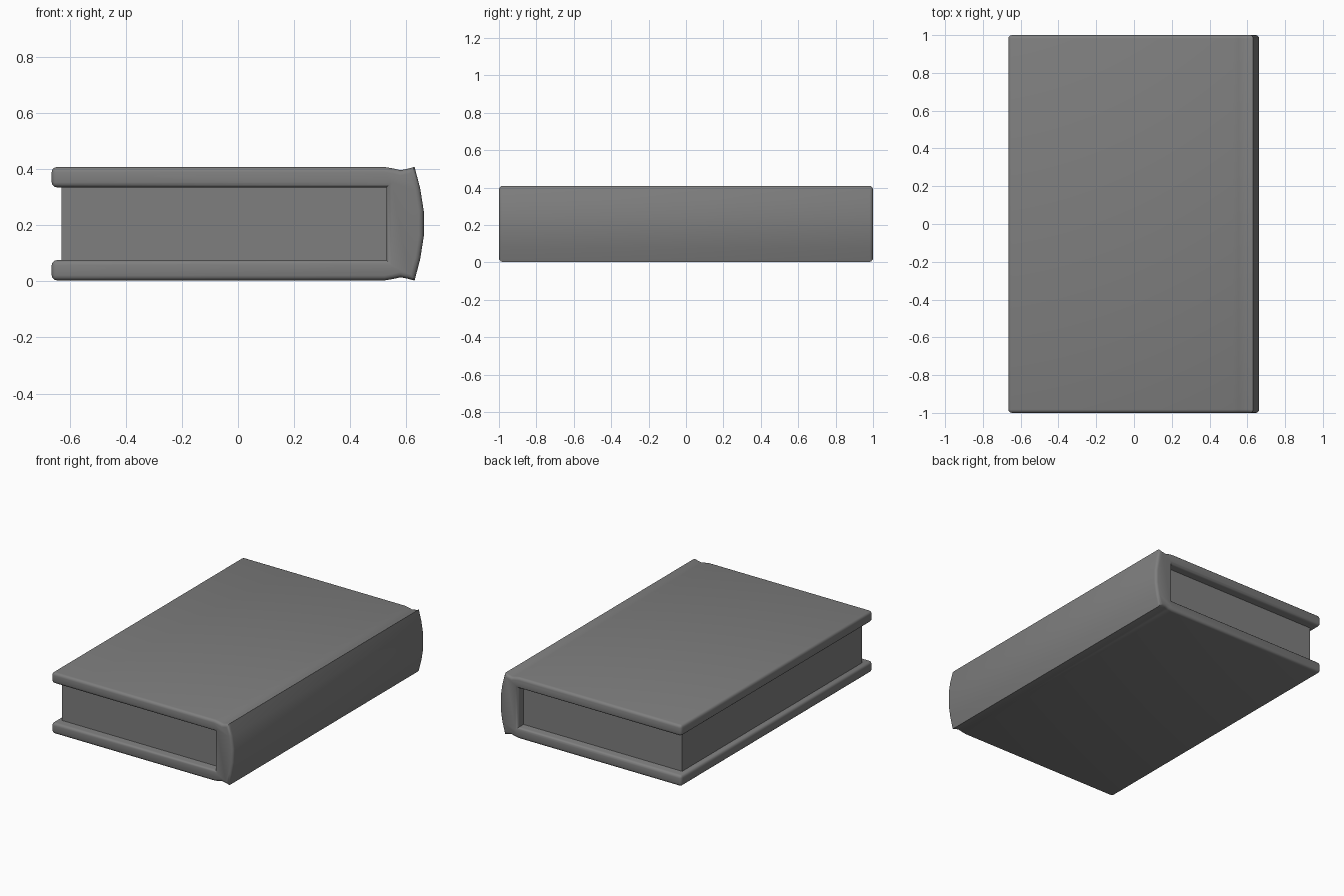
import bpy, bmesh

cube = bpy.data.objects.get("Cube")
if cube:
    bpy.data.objects.remove(cube, do_unlink=True)

GREY = (0.21, 0.21, 0.21, 1)
grey = bpy.data.materials.new("plain_grey")
grey.use_nodes = True
grey.diffuse_color = GREY
grey.node_tree.nodes["Principled BSDF"].inputs["Base Color"].default_value = GREY

MID = 0.206        # mid height of the closed book
HALF = 1.0         # half length
FORE = -0.665      # free edge of the covers


def add_object(name, bm):
    bmesh.ops.recalc_face_normals(bm, faces=bm.faces)
    mesh = bpy.data.meshes.new(name)
    bm.to_mesh(mesh)
    bm.free()
    mesh.materials.append(grey)
    obj = bpy.data.objects.new(name, mesh)
    bpy.context.collection.objects.link(obj)
    bpy.ops.object.select_all(action="DESELECT")
    obj.select_set(True)
    bpy.context.view_layer.objects.active = obj
    return obj


# Binding: upper half of the profile (x, height above the middle), mirrored below
upper = [(0.53, 0.13), (FORE, 0.13), (FORE, 0.202), (0.525, 0.202), (0.555, 0.197),
         (0.58, 0.191), (0.605, 0.196), (0.63, 0.203), (0.65, 0.127), (0.663, 0.045)]
profile = upper + [(x, -h) for x, h in reversed(upper)]

bm = bmesh.new()
end = bm.faces.new([bm.verts.new((x, -HALF, MID + h)) for x, h in profile])
sweep = bmesh.ops.extrude_face_region(bm, geom=[end], use_keep_orig=True)
verts = [g for g in sweep["geom"] if isinstance(g, bmesh.types.BMVert)]
bmesh.ops.translate(bm, verts=verts, vec=(0, 2 * HALF, 0))

# Round the end rims and the free edges of both covers
rims = [e for e in bm.edges
        if all(abs(abs(v.co.y) - HALF) < 0.001 for v in e.verts)
        and e.verts[0].co.y * e.verts[1].co.y > 0
        or all(abs(v.co.x - FORE) < 0.001 for v in e.verts)]
bmesh.ops.bevel(bm, geom=rims, offset=0.018, segments=3, profile=0.5,
                affect="EDGES", clamp_overlap=True)
add_object("cover_and_spine", bm)
bpy.ops.object.shade_smooth_by_angle(angle=0.6)

# Page block, set back from the covers on three sides
bm = bmesh.new()
bmesh.ops.create_cube(bm, size=1)
bmesh.ops.scale(bm, vec=(1.165, 1.88, 0.264), verts=bm.verts)
bmesh.ops.translate(bm, vec=(-0.0475, 0, MID), verts=bm.verts)
add_object("page_block", bm)
